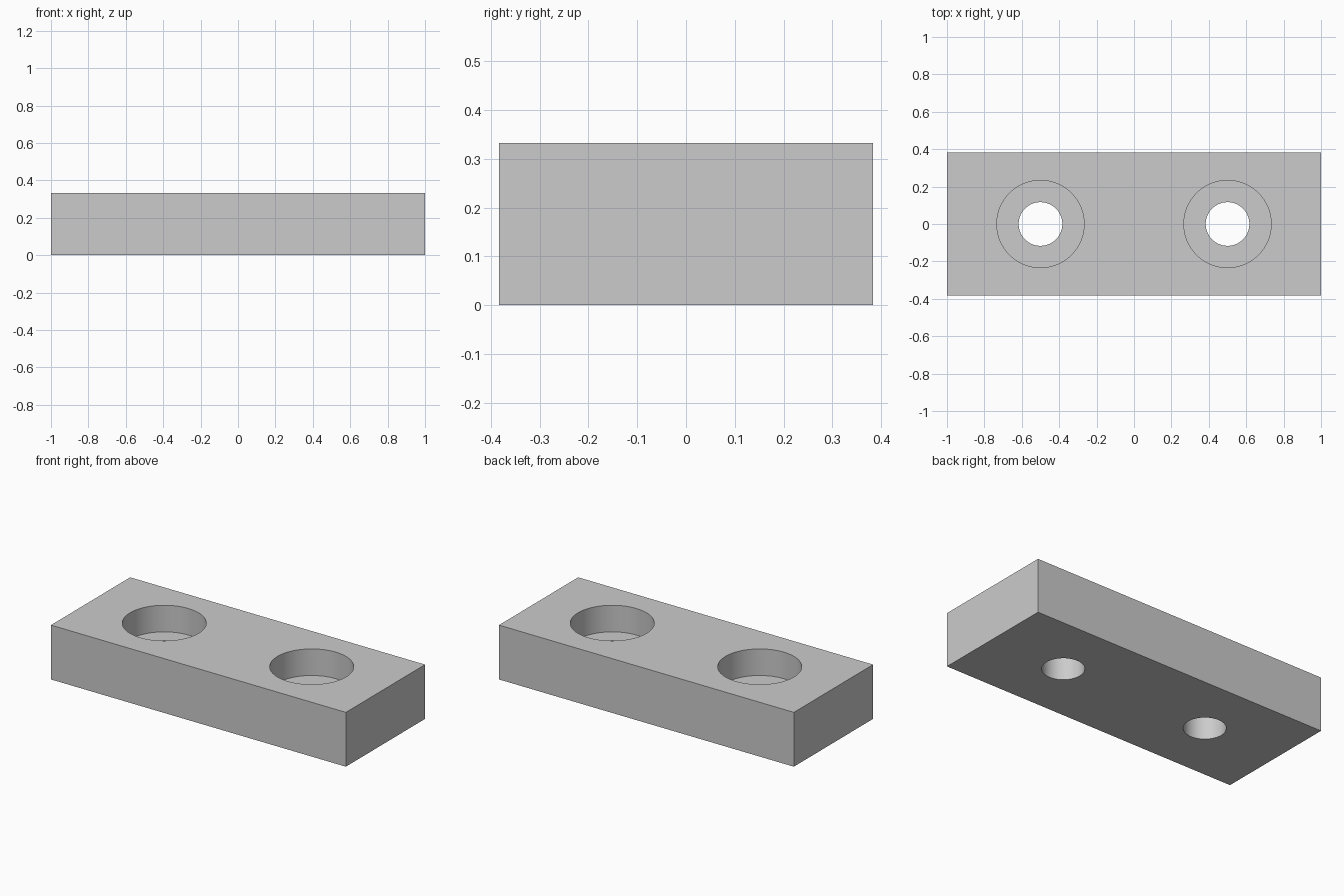
import bpy
import bmesh
from math import radians

if "Cube" in bpy.data.objects:
    bpy.data.objects.remove(bpy.data.objects["Cube"], do_unlink=True)

LENGTH, WIDTH, HEIGHT = 2.0, 0.767, 0.333
HOLE_X, HOLE_R = 0.5, 0.1167
BORE_R, BORE_DEPTH = 0.2333, 0.163

# Plain grey metal
grey = bpy.data.materials.new("light grey")
grey.use_nodes = True
colour = (0.6, 0.6, 0.6, 1)
grey.diffuse_color = colour
grey.node_tree.nodes["Principled BSDF"].inputs["Base Color"].default_value = colour


def cutter(name, x, radius, bottom, top):
    bpy.ops.mesh.primitive_cylinder_add(
        vertices=96, radius=radius, depth=top - bottom,
        location=(x, 0, (bottom + top) / 2))
    obj = bpy.context.object
    obj.name = name
    obj.hide_render = True
    return obj


# Rectangular block
bpy.ops.mesh.primitive_cube_add(size=1, location=(0, 0, HEIGHT / 2))
block = bpy.context.object
block.name = "mounting_block"
block.scale = (LENGTH, WIDTH, HEIGHT)
bpy.ops.object.transform_apply(location=True, scale=True)
block.data.materials.append(grey)

# Two counterbored through holes
cutters = []
for side, x in (("right", -HOLE_X), ("left", HOLE_X)):
    cutters.append(cutter(side + "_through_hole", x, HOLE_R, -0.1, HEIGHT + 0.1))
    cutters.append(cutter(side + "_counterbore", x, BORE_R,
                          HEIGHT - BORE_DEPTH, HEIGHT + 0.1))

bpy.ops.object.select_all(action="DESELECT")
block.select_set(True)
bpy.context.view_layer.objects.active = block
for tool in cutters:
    cut = block.modifiers.new(tool.name, "BOOLEAN")
    cut.object = tool
    cut.operation = "DIFFERENCE"
    cut.solver = "EXACT"
    bpy.ops.object.modifier_apply(modifier=cut.name)
for tool in cutters:
    bpy.data.objects.remove(tool, do_unlink=True)

# One material throughout, smooth bores with sharp rims
block.data.materials.clear()
block.data.materials.append(grey)
for face in block.data.polygons:
    face.material_index = 0
bpy.ops.object.shade_smooth_by_angle(angle=radians(30))
